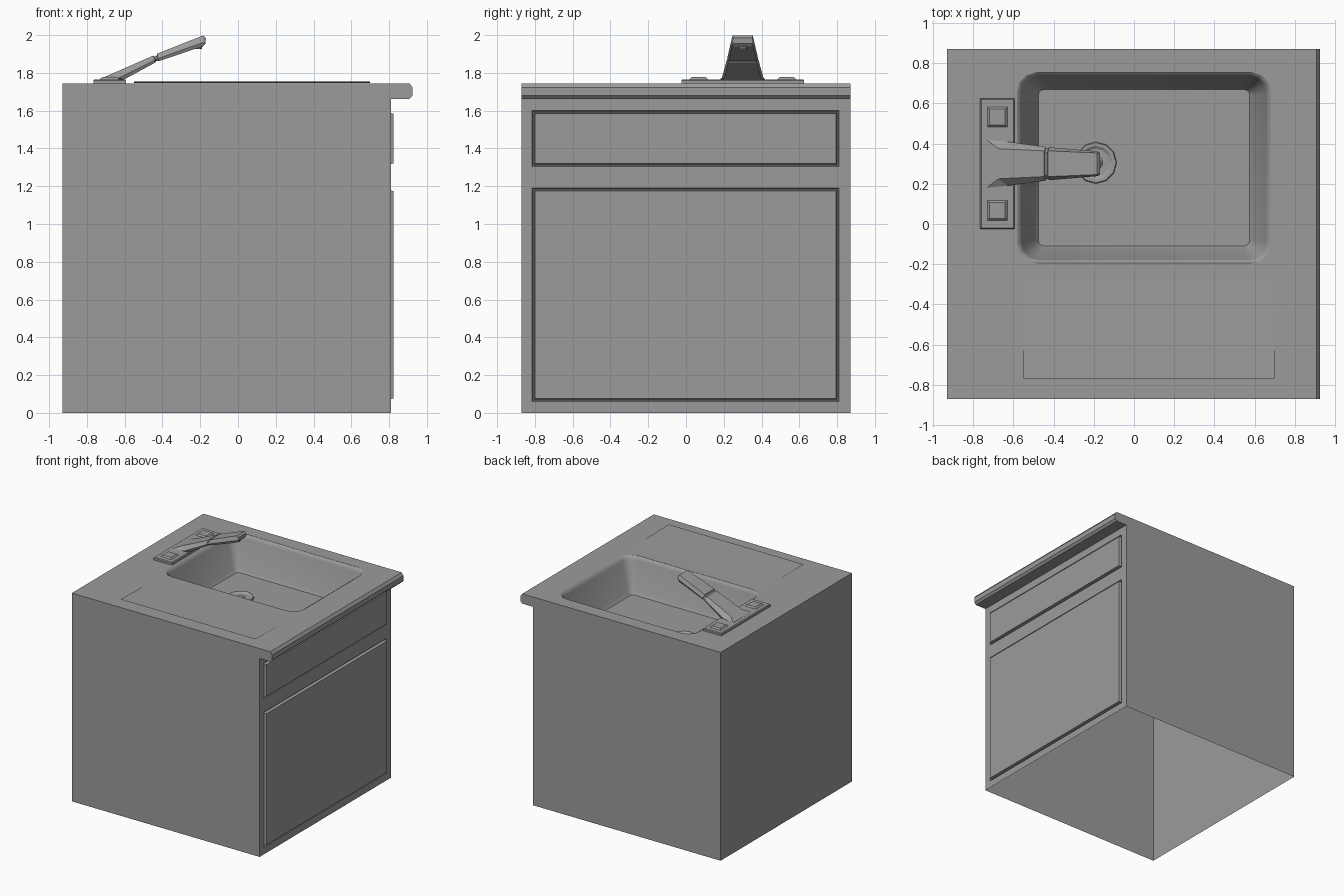
import bpy, bmesh, math
from mathutils import Vector

old = bpy.data.objects.get("Cube")
if old:
    bpy.data.objects.remove(old)

grey = bpy.data.materials.new("plain grey")
grey.use_nodes = True
colour = (0.33, 0.33, 0.33, 1)
grey.diffuse_color = colour
grey.node_tree.nodes["Principled BSDF"].inputs["Base Color"].default_value = colour

TOP = 1.745
LEFT, RIGHT, DEEP = -0.93, 0.81, 0.87


def finish(name, bm, smooth=None):
    mesh = bpy.data.meshes.new(name)
    bm.to_mesh(mesh)
    bm.free()
    mesh.materials.append(grey)
    obj = bpy.data.objects.new(name, mesh)
    bpy.context.collection.objects.link(obj)
    if smooth:
        bpy.ops.object.select_all(action='DESELECT')
        bpy.context.view_layer.objects.active = obj
        obj.select_set(True)
        bpy.ops.object.shade_smooth_by_angle(angle=math.radians(smooth))
    return obj


def loft(bm, rings, cap_start=False, cap_end=False):
    """Skin a series of closed rings with the same point count."""
    loops = [[bm.verts.new(p) for p in ring] for ring in rings]
    n = len(loops[0])
    for a, b in zip(loops, loops[1:]):
        for i in range(n):
            j = (i + 1) % n
            bm.faces.new((a[i], a[j], b[j], b[i]))
    if cap_start:
        bm.faces.new(loops[0][::-1])
    if cap_end:
        bm.faces.new(loops[-1])
    return loops


def rectangle(x0, x1, y0, y1, z, radius=0, steps=3):
    """Counter-clockwise rectangle, with rounded corners if a radius is given."""
    if not radius:
        return [(x0, y0, z), (x1, y0, z), (x1, y1, z), (x0, y1, z)]
    points = []
    corners = [(x0 + radius, y0 + radius), (x1 - radius, y0 + radius),
               (x1 - radius, y1 - radius), (x0 + radius, y1 - radius)]
    for k, (cx, cy) in enumerate(corners):
        for s in range(steps + 1):
            a = math.pi * (1 + k / 2 + s / steps / 2)
            points.append((cx + radius * math.cos(a), cy + radius * math.sin(a), z))
    return points


def circle(cx, cy, z, radius, sides=12):
    return [(cx + radius * math.cos(math.tau * i / sides),
             cy + radius * math.sin(math.tau * i / sides), z) for i in range(sides)]


# Cabinet: open-bottomed shell, with a drawer and a door panel on the right wall
bm = bmesh.new()
back_right, back_left = (RIGHT, DEEP), (LEFT, DEEP)
front_left, front_right = (LEFT, -DEEP), (RIGHT, -DEEP)
for a, b in ((back_right, back_left), (back_left, front_left), (front_left, front_right)):
    bm.faces.new([bm.verts.new(p) for p in ((*a, 0), (*b, 0), (*b, TOP), (*a, TOP))])
ys = (-DEEP, -0.815, 0.81, DEEP)
zs = (0, 0.06, 1.19, 1.305, 1.60, TOP)
grid = [[bm.verts.new((RIGHT, y, z)) for y in ys] for z in zs]
panels = []
for r in range(len(zs) - 1):
    for c in range(len(ys) - 1):
        face = bm.faces.new((grid[r][c], grid[r][c + 1], grid[r + 1][c + 1], grid[r + 1][c]))
        if c == 1 and r in (1, 3):
            panels.append(face)
bm.normal_update()
for thickness, depth in ((0.007, -0.012), (0.008, 0), (0.007, 0.024)):
    bmesh.ops.inset_individual(bm, faces=panels, thickness=thickness, depth=depth)
finish("cabinet", bm)

# Countertop sheet with the sink opening
RIM = (-0.583, 0.683, -0.195, 0.755)
bm = bmesh.new()
edges = []
for ring in (rectangle(LEFT, RIGHT, -DEEP, DEEP, TOP), rectangle(*RIM, TOP, 0.1)):
    verts = [bm.verts.new(p) for p in ring]
    edges += [bm.edges.new((verts[i - 1], verts[i])) for i in range(len(verts))]
bmesh.ops.triangle_fill(bm, use_beauty=True, use_dissolve=False, edges=edges, normal=(0, 0, 1))
finish("countertop", bm)

# Overhanging nosing along the right edge
profile = [(RIGHT, 1.662), (0.908, 1.662), (0.925, 1.68), (0.925, 1.722), (0.908, TOP), (RIGHT, TOP)]
bm = bmesh.new()
loft(bm, [[(x, y, z) for x, z in profile] for y in (DEEP, -DEEP)], True, True)
bmesh.ops.recalc_face_normals(bm, faces=bm.faces)
finish("counter_nosing", bm)

# Faint raised sheet at the front of the counter
bm = bmesh.new()
bm.faces.new([bm.verts.new(p) for p in ((-0.55, -0.77, TOP + 0.01), (0.7, -0.77, TOP + 0.01),
                                        (0.7, -0.27, TOP + 0.001), (-0.55, -0.27, TOP + 0.001))])
finish("counter_rise", bm)

# Sink basin: lip, sloping walls, small fillet and floor
FLOOR = 1.455
bm = bmesh.new()
x0, x1, y0, y1 = RIM
rings = []
for inset, z, radius in ((0, TOP, 0.1), (0.014, TOP - 0.008, 0.09), (0.024, TOP - 0.03, 0.085),
                         (0.088, FLOOR + 0.025, 0.045), (0.108, FLOOR, 0.025)):
    rings.append(rectangle(x0 + inset, x1 - inset, y0 + inset * 0.8, y1 - inset * 0.8, z, radius))
loft(bm, rings, cap_end=True)
finish("sink_basin", bm, 40)

# Drain ring with a sunken strainer
bm = bmesh.new()
loft(bm, [circle(-0.19, 0.305, FLOOR + z, r) for r, z in
          ((0.104, 0), (0.1, 0.012), (0.085, 0.012), (0.07, 0.003), (0.035, 0.003), (0.025, 0.012))],
     cap_end=True)
finish("drain", bm)

# Tap base plate and its two square buttons
MID = 0.3


def raised_plate(name, cx, cy, hx, hy, z0, z1, bevel):
    bm = bmesh.new()
    loft(bm, [rectangle(cx - hx + b, cx + hx - b, cy - hy + b, cy + hy - b, z)
              for b, z in ((0, z0), (0, z1 - bevel), (bevel, z1))], cap_end=True)
    finish(name, bm)


raised_plate("tap_plate", -0.68, MID, 0.086, 0.325, TOP, 1.766, 0.006)
for label, cy in (("left", MID + 0.233), ("right", MID - 0.233)):
    raised_plate(label + "_button", -0.68, cy, 0.05, 0.05, 1.766, 1.777, 0.011)

# Spout: tapering arm with a grooved joint; bottom x z, top x z, half widths
sections = [(-0.73, 1.764, -0.732, 1.768, 0.119, 0.118),
            (-0.605, 1.764, -0.675, 1.792, 0.11, 0.075),
            (-0.437, 1.855, -0.448, 1.892, 0.084, 0.064),
            (-0.433, 1.862, -0.442, 1.886, 0.077, 0.057),
            (-0.423, 1.865, -0.432, 1.89, 0.077, 0.057),
            (-0.42, 1.862, -0.428, 1.902, 0.082, 0.064),
            (-0.185, 1.941, -0.185, 1.998, 0.062, 0.054),
            (-0.172, 1.955, -0.17, 1.985, 0.056, 0.048)]
bm = bmesh.new()
rings = []
for xb, zb, xt, zt, w, t in sections:
    low, high = Vector((xb, MID, zb)), Vector((xt, MID, zt))
    mid = low.lerp(high, 0.35)
    rings.append([p + Vector((0, s, 0)) for p, s in
                  ((low, -w * 0.9), (mid, -w), (high, -t), (high, t), (mid, w), (low, w * 0.9))])
loft(bm, rings, True, True)
bmesh.ops.recalc_face_normals(bm, faces=bm.faces)
finish("spout", bm)

# Water outlet under the spout tip
bm = bmesh.new()
loft(bm, [circle(-0.215, MID, z, r, 8) for z, r in ((1.95, 0.028), (1.926, 0.024))], cap_end=True)
bmesh.ops.recalc_face_normals(bm, faces=bm.faces)
finish("water_outlet", bm)
